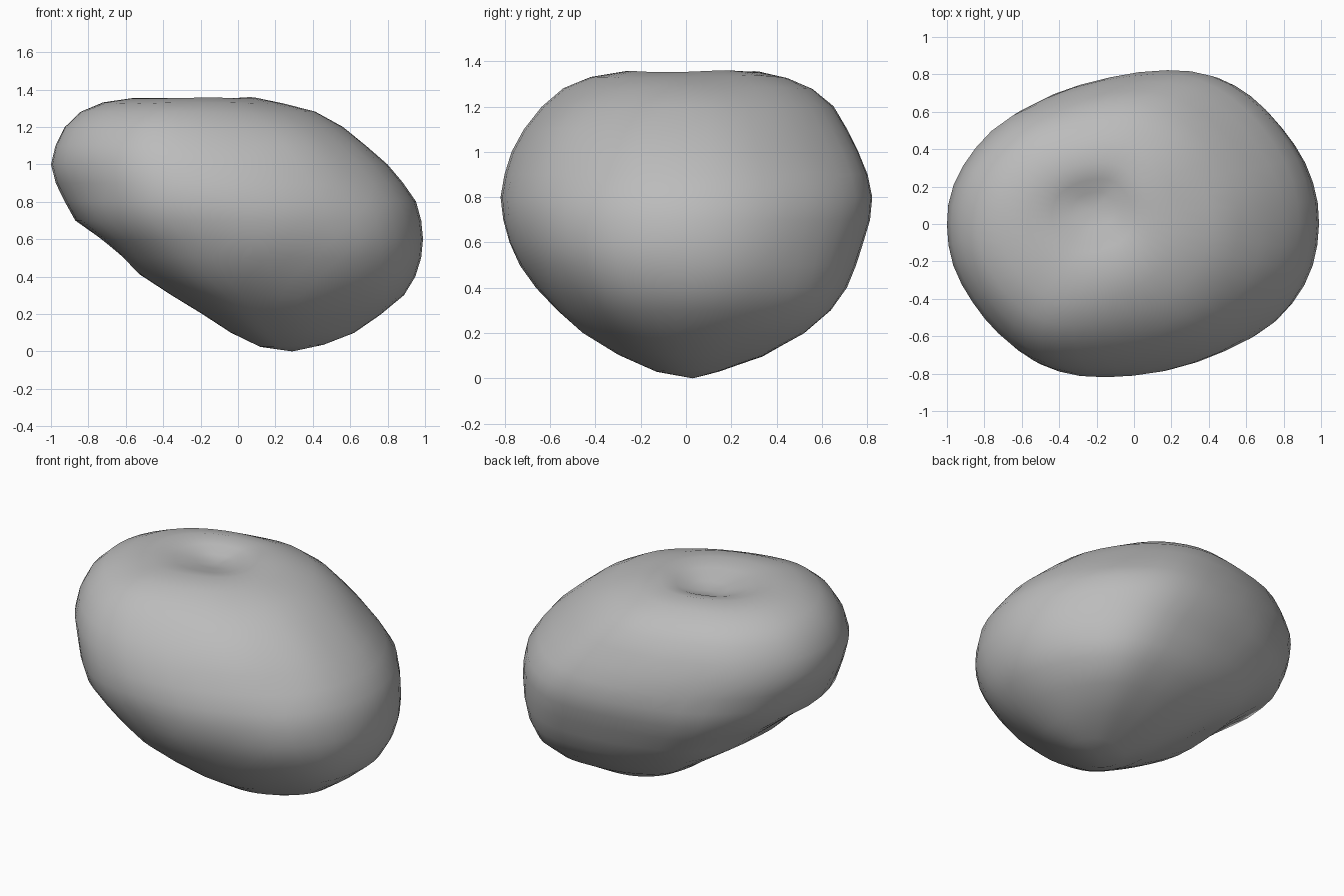
import bpy
import bmesh
import math
from mathutils import Vector, noise

cube = bpy.data.objects.get("Cube")
if cube:
    bpy.data.objects.remove(cube, do_unlink=True)

SEGMENTS = 44

# Horizontal sections of the boulder: height, left, right, front, back
SECTIONS = [
    (.03, .12, .46, -.13, .15),
    (.1, -.04, .62, -.3, .34),
    (.2, -.2, .76, -.46, .52),
    (.3, -.37, .89, -.57, .64),
    (.4, -.54, .95, -.66, .71),
    (.5, -.64, .98, -.73, .75),
    (.6, -.75, .99, -.78, .78),
    (.7, -.87, .98, -.81, .81),
    (.8, -.92, .95, -.82, .82),
    (.9, -.97, .88, -.8, .8),
    (1, -1, .8, -.77, .76),
    (1.1, -.98, .69, -.72, .71),
    (1.2, -.93, .56, -.64, .65),
    (1.28, -.84, .41, -.54, .56),
    (1.33, -.72, .24, -.42, .45),
    (1.355, -.57, .1, -.27, .33),
    (1.335, -.44, 0, -.15, .24),
    (1.305, -.33, -.1, -.02, .17),
]


def bulge(value, power):
    """Signed power that squares off a circle."""
    return math.copysign(abs(value) ** power, value)


def section_ring(bm, section):
    """One rounded cross-section, squarer on the low left side."""
    height, left, right, front, back = section
    centre = Vector(((left + right) / 2, (front + back) / 2, height))
    half_x, half_y = (right - left) / 2, (back - front) / 2
    squareness = .18 * min(1, max(0, (.9 - height) / .4))
    ring = []
    for i in range(SEGMENTS):
        angle = math.tau * i / SEGMENTS
        across, along = math.cos(angle), math.sin(angle)
        power = 1 - squareness if across < 0 else 1
        # The front and back crests lean to opposite sides
        lean = .2 * half_y * along ** 5
        x = half_x * bulge(across, power) + lean
        ring.append(bm.verts.new(centre + Vector((x, half_y * bulge(along, power), 0))))
    return ring


def dent(point, centre, radius, depth):
    """Depth of a soft hollow at the given point."""
    distance = (point - Vector(centre)).length / radius
    return depth * math.exp(-distance * distance)


# Skin the stacked sections and close both ends
bm = bmesh.new()
rings = [section_ring(bm, section) for section in SECTIONS]
for lower, upper in zip(rings, rings[1:]):
    for i in range(SEGMENTS):
        j = (i + 1) % SEGMENTS
        bm.faces.new((lower[i], lower[j], upper[j], upper[i]))
base = bm.verts.new((.29, .03, 0))
hollow = bm.verts.new((-.21, .08, 1.29))
for i in range(SEGMENTS):
    j = (i + 1) % SEGMENTS
    bm.faces.new((rings[0][j], rings[0][i], base))
    bm.faces.new((rings[-1][i], rings[-1][j], hollow))
bm.normal_update()

# Weathering: undercut on the low left side and faint unevenness
moves = []
for vert in bm.verts:
    push = noise.noise(vert.co * 3) * .012
    push -= dent(vert.co, (-.5, .15, .45), .3, .03)
    moves.append((vert, vert.normal * push))
for vert, move in moves:
    vert.co += move
    vert.co.z = max(vert.co.z, 0)

mesh = bpy.data.meshes.new("boulder")
bm.to_mesh(mesh)
bm.free()
boulder = bpy.data.objects.new("boulder", mesh)
bpy.context.collection.objects.link(boulder)

# Plain grey stone
stone = bpy.data.materials.new("grey stone")
stone.use_nodes = True
colour = (.5, .5, .5, 1)
stone.diffuse_color = colour
stone.node_tree.nodes["Principled BSDF"].inputs["Base Color"].default_value = colour
mesh.materials.append(stone)

bpy.context.view_layer.objects.active = boulder
boulder.select_set(True)
bpy.ops.object.shade_smooth()
